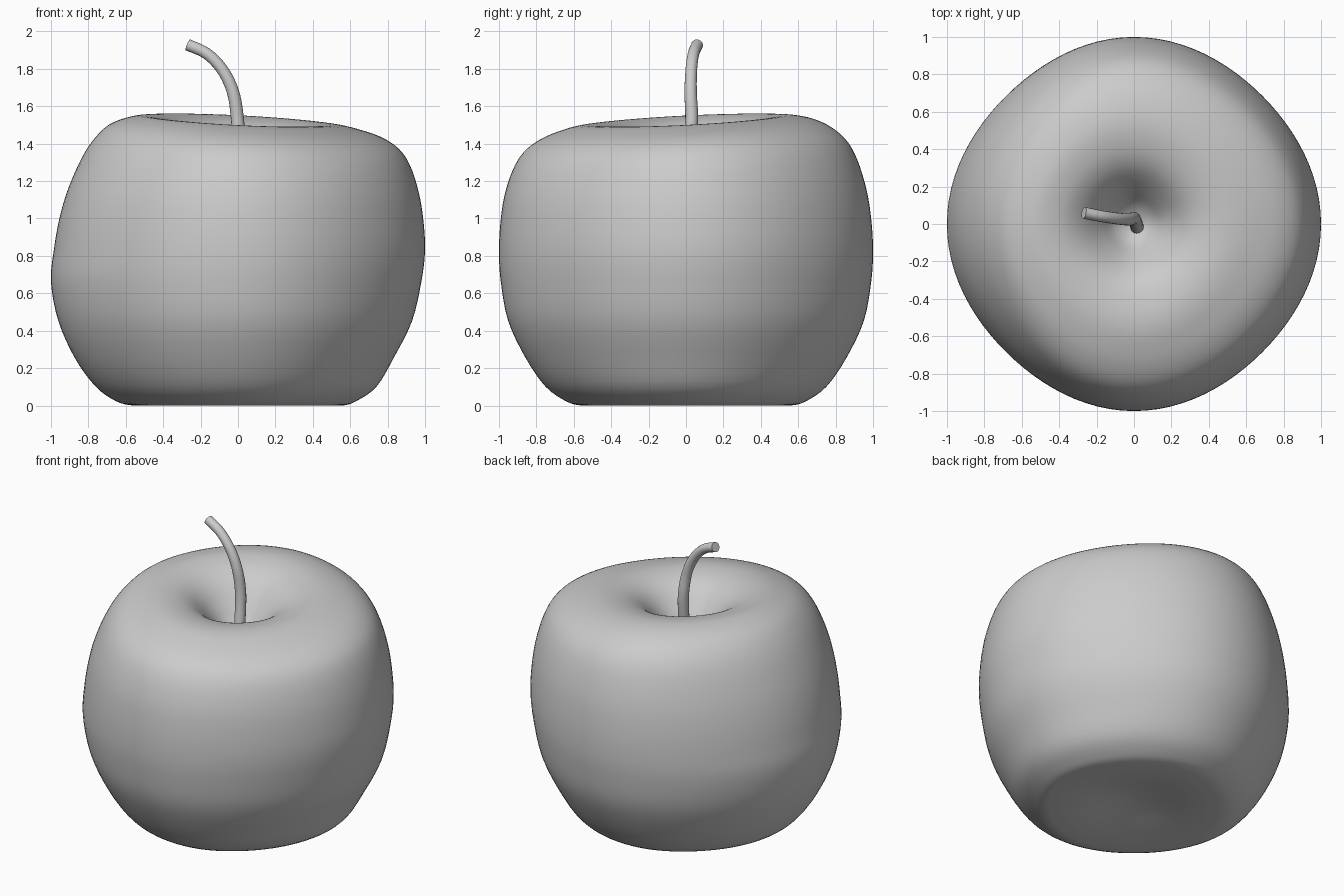
import bpy, bmesh, math

if "Cube" in bpy.data.objects:
    bpy.data.objects.remove(bpy.data.objects["Cube"])

grey = bpy.data.materials.new("plain_grey")
grey.diffuse_color = (0.6, 0.6, 0.6, 1)
grey.use_nodes = True
grey.node_tree.nodes["Principled BSDF"].inputs["Base Color"].default_value = grey.diffuse_color

# Apple profile rows: height, left radius, right radius, front/back radius
ROWS = [
    (.06, 0, 0, 0), (.045, .15, .15, .15), (.012, .35, .35, .35), (0, .48, .48, .48),
    (0, .56, .56, .56), (.022, .65, .63, .64), (.1, .76, .74, .75), (.25, .87, .83, .855),
    (.45, .96, .93, .95), (.66, 1, .98, .99), (.83, .985, 1, 1), (1, .955, .99, .99),
    (1.15, .91, .965, .965), (1.3, .84, .92, .915), (1.4, .77, .86, .85),
    (1.47, .69, .76, .75), (1.512, .58, .62, .63), (1.525, .5, .5, .52),
    (1.51, .4, .4, .41), (1.475, .32, .32, .32), (1.42, .25, .25, .25),
    (1.34, .18, .18, .18), (1.24, .1, .1, .1), (1.18, 0, 0, 0)]


def smooth_rows(rows, steps):
    """Catmull-Rom interpolation between profile rows."""
    out = []
    for i in range(len(rows) - 1):
        a, b, c, d = (rows[max(0, min(len(rows) - 1, i + k))] for k in (-1, 0, 1, 2))
        for s in range(steps):
            t = s / steps
            out.append([0.5 * (2 * q + (r - p) * t + (2 * p - 5 * q + 4 * r - w) * t * t
                               + (3 * q - p - 3 * r + w) * t ** 3)
                        for p, q, r, w in zip(a, b, c, d)])
    return out


# Apple body: rings blended between the side profiles, top tilted to back left
N = 96
bm = bmesh.new()
rings = []
for z, left, right, fb in smooth_rows(ROWS, 4)[1:]:
    ramp = min(1, max(0, (z - 1) / .5)) ** 2
    ring = []
    for k in range(N):
        a = 2 * math.pi * k / N
        c, s = math.cos(a), math.sin(a)
        r = (right if c > 0 else left) * c * c + fb * s * s
        r *= 1 - .03 * math.sin(2 * a) ** 2
        x, y = r * c, r * s
        ring.append(bm.verts.new((x, y, max(0, z) + (.05 * y - .05 * x) * ramp)))
    rings.append(ring)
for lo, hi in zip(rings, rings[1:]):
    for k in range(N):
        j = (k + 1) % N
        bm.faces.new((lo[k], lo[j], hi[j], hi[k]))
for ring, z, flip in ((rings[0], ROWS[0][0], True), (rings[-1], ROWS[-1][0], False)):
    tip = bm.verts.new((0, 0, z))
    for k in range(N):
        j = (k + 1) % N
        bm.faces.new((ring[j], ring[k], tip) if flip else (ring[k], ring[j], tip))
for f in bm.faces:
    f.smooth = True
mesh = bpy.data.meshes.new("apple_body")
bm.to_mesh(mesh)
bm.free()
mesh.materials.append(grey)
bpy.context.collection.objects.link(bpy.data.objects.new("apple_body", mesh))

# Stem: bent round tube
PATH = [(.02, -.03, 1.12, 1.05), (.008, .012, 1.35, 1), (-.002, .03, 1.52, 1), (-.025, .025, 1.67, .95),
        (-.08, .028, 1.79, .9), (-.165, .04, 1.88, .88), (-.268, .06, 1.928, .9)]
curve = bpy.data.curves.new("stem", 'CURVE')
curve.dimensions = '3D'
curve.bevel_depth = .035
curve.bevel_resolution = 6
curve.use_fill_caps = True
pts = smooth_rows(PATH, 6) + [PATH[-1]]
sp = curve.splines.new('POLY')
sp.points.add(len(pts) - 1)
for p, (x, y, z, rad) in zip(sp.points, pts):
    p.co = (x, y, z, 1)
    p.radius = rad
stem = bpy.data.objects.new("stem", curve)
bpy.context.collection.objects.link(stem)
curve.materials.append(grey)
bpy.context.view_layer.objects.active = stem
stem.select_set(True)
bpy.ops.object.convert(target='MESH')
bpy.ops.object.shade_smooth_by_angle(angle=math.radians(40))
